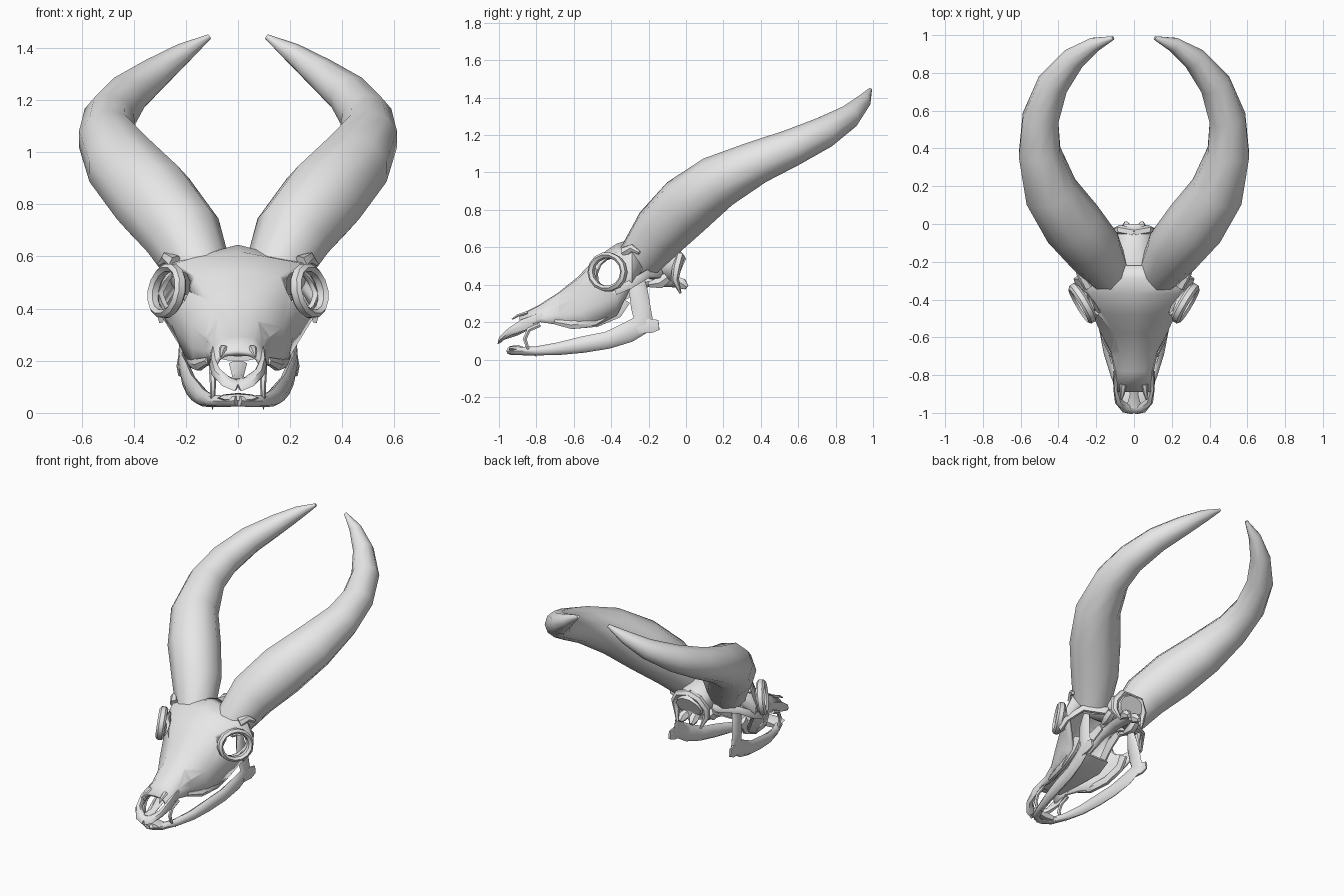
import bpy, bmesh, math
from mathutils import Vector, Matrix

cube = bpy.data.objects.get("Cube")
if cube:
    bpy.data.objects.remove(cube, do_unlink=True)

bone = bpy.data.materials.new("bone_grey")
bone.use_nodes = True
bone.diffuse_color = (0.8, 0.8, 0.8, 1)
bone.node_tree.nodes["Principled BSDF"].inputs["Base Color"].default_value = (0.8, 0.8, 0.8, 1)


def finish(name, bm, angle=45):
    bmesh.ops.recalc_face_normals(bm, faces=bm.faces)
    mesh = bpy.data.meshes.new(name)
    bm.to_mesh(mesh)
    bm.free()
    mesh.materials.append(bone)
    ob = bpy.data.objects.new(name, mesh)
    bpy.context.collection.objects.link(ob)
    bpy.ops.object.select_all(action='DESELECT')
    ob.select_set(True)
    bpy.context.view_layer.objects.active = ob
    bpy.ops.object.shade_smooth_by_angle(angle=math.radians(angle))
    return ob


def tube(name, path, sides=8, ref=(1, 0, 0), closed=False, angle=45):
    """Loft ellipses along path points (x, y, z, radius along ref, other radius)."""
    bm = bmesh.new()
    pts = [Vector(p[:3]) for p in path]
    n = len(pts)
    rings = []
    for i, p in enumerate(path):
        if closed:
            t = pts[(i + 1) % n] - pts[i - 1]
        else:
            t = pts[min(i + 1, n - 1)] - pts[max(i - 1, 0)]
        t.normalize()
        a = Vector(ref)
        a = (a - t * a.dot(t)).normalized()
        b = t.cross(a)
        angles = [2 * math.pi * k / sides for k in range(sides)]
        rings.append([bm.verts.new(pts[i] + a * p[3] * math.cos(q) + b * p[-1] * math.sin(q))
                      for q in angles])
    for i in range(n if closed else n - 1):
        r, s = rings[i], rings[(i + 1) % n]
        for k in range(sides):
            m = (k + 1) % sides
            bm.faces.new((r[k], r[m], s[m], s[k]))
    if not closed:
        bm.faces.new(rings[0])
        bm.faces.new(rings[-1])
    return finish(name, bm, angle)


def pair(name, path, ref=(1, 0, 0), **kw):
    """The same tube on the left (+x) and right (-x)."""
    for side, s in (("left", 1), ("right", -1)):
        tube(f"{side}_{name}", [(p[0] * s,) + tuple(p[1:]) for p in path],
             ref=(ref[0] * s, ref[1], ref[2]), **kw)


# Horns
pair("horn", [(.13, -.27, .51, .115), (.21, -.14, .68, .152), (.325, 0, .82, .163),
              (.44, .17, .95, .146), (.5, .38, 1.055, .116), (.495, .56, 1.13, .1),
              (.43, .74, 1.215, .085), (.32, .875, 1.3, .064), (.21, .95, 1.38, .04),
              (.11, .985, 1.443, .01)], ref=(0, -.5, .87), sides=10, angle=60)

# Face shell: y, crown z, roof edge (x, z), cheek (x, z), lower edge (x, z)
SECTIONS = [(-.89, .24, .055, .235, .085, .215, .1, .17),
            (-.78, .295, .06, .29, .095, .25, .105, .2),
            (-.68, .36, .075, .355, .12, .29, .12, .185),
            (-.58, .44, .1, .43, .175, .33, .165, .165),
            (-.48, .545, .16, .525, .22, .4, .19, .18),
            (-.37, .62, .235, .575, .295, .45, .21, .235),
            (-.29, .645, .27, .575, .32, .47, .305, .39),
            (-.22, .635, .22, .57, .24, .54, .23, .5)]
bm = bmesh.new()
rows = []
for y, top, rx, rz, cx, cz, lx, lz in SECTIONS:
    half = [(rx, rz), (cx, cz), ((cx + lx) / 2 + .005, (cz + lz) / 2), (lx, lz)]
    line = [(-x, z) for x, z in reversed(half)] + [(0, top)] + half
    rows.append([bm.verts.new((x, y, z)) for x, z in line])
for r, s in zip(rows, rows[1:]):
    for k in range(len(r) - 1):
        bm.faces.new((r[k], r[k + 1], s[k + 1], s[k]))
face = finish("face_shell", bm)
solid = face.modifiers.new("thickness", 'SOLIDIFY')
solid.thickness = .022
solid.offset = -1

# Eye sockets and tear openings are cut out of the shell
cutters = []
for s in (1, -1):
    for centre, normal, size in (((.275, -.425, .468), (.86, -.5, .1), (.092, .082, .2)),
                                 ((.115, -.69, .315), (.9, -.3, .4), (.018, .042, .08))):
        cut = bmesh.new()
        bmesh.ops.create_cone(cut, cap_ends=True, segments=12, radius1=1, radius2=1, depth=1)
        n = Vector((normal[0] * s, normal[1], normal[2])).normalized()
        rot = n.to_track_quat('Z', 'Y').to_matrix().to_4x4()
        place = Matrix.Translation((centre[0] * s, centre[1], centre[2]))
        cut.transform(place @ rot @ Matrix.Diagonal((*size, 1)))
        cutter = finish("cutter", cut)
        cutter.hide_render = True
        mod = face.modifiers.new("opening", 'BOOLEAN')
        mod.operation = 'DIFFERENCE'
        mod.solver = 'EXACT'
        mod.object = cutter
        cutters.append(cutter)
bpy.context.view_layer.update()
cut_mesh = bpy.data.meshes.new_from_object(face.evaluated_get(bpy.context.evaluated_depsgraph_get()))
face.modifiers.clear()
face.data = cut_mesh
for cutter in cutters:
    bpy.data.objects.remove(cutter, do_unlink=True)

# Raised eye socket rims
rim = []
for k in range(14):
    q = 2 * math.pi * k / 14
    u, v = math.cos(q) * .102, math.sin(q) * .09
    rim.append((.273 + .5 * u - .15 * v, -.42 + .86 * u, .468 + v, .026, .017))
pair("eye_socket_rim", rim, ref=(.86, -.5, .1), sides=6, closed=True)

# Cheek arches, brow knobs and tooth rows
pair("cheek_arch", [(.295, -.38, .37, .014, .03), (.305, -.3, .4, .012, .025),
                    (.25, -.21, .455, .015, .025), (.1, -.14, .46, .02, .03)], sides=6)
pair("brow_knob", [(.24, -.33, .575, .03), (.275, -.285, .595, .022), (.3, -.25, .57, .01)], sides=6)
pair("tooth_row", [(.115, -.7, .2, .012, .015), (.15, -.61, .185, .02, .025),
                   (.175, -.48, .2, .022, .03), (.19, -.37, .25, .02, .035),
                   (.19, -.33, .32, .015, .04)], sides=6)

# Muzzle: two prongs that meet at the tip, with a nasal bridge between
pair("muzzle_prong", [(.09, -.76, .235, .015, .025), (.096, -.87, .185, .014, .035),
                      (.08, -.94, .15, .022, .022), (.04, -.98, .118, .03, .016),
                      (0, -.99, .105, .03, .01)], sides=6)
pair("nasal_spike", [(.055, -.85, .25, .018, .01), (.062, -.9, .235, .012, .008),
                     (.066, -.93, .215, .004)], sides=6)
tube("muzzle_bridge", [(0, -.97, .12, .04, .015), (0, -.9, .14, .022, .012),
                       (0, -.8, .19, .035, .012)], sides=6)
tube("palate", [(0, -.82, .21, .08, .01), (0, -.68, .22, .1, .012),
                (0, -.5, .24, .13, .012), (0, -.4, .28, .12, .01)], sides=6)

# Thin curved fangs
pair("fang", [(.1, -.78, .185, .012), (.098, -.84, .16, .013), (.096, -.862, .11, .012),
              (.097, -.845, .06, .009), (.098, -.8, .015, .002)], sides=6)

# Lower jaw: body, angle and rising branch
pair("lower_jaw", [(0, -.935, .046, .03, .022), (.06, -.9, .045, .024, .022),
                   (.1, -.8, .046, .024, .024), (.135, -.68, .058, .026, .034),
                   (.16, -.55, .08, .026, .044), (.18, -.42, .103, .024, .046),
                   (.2, -.31, .145, .02, .055), (.215, -.225, .195, .016, .062),
                   (.21, -.242, .28, .015, .052), (.2, -.255, .37, .015, .05),
                   (.185, -.25, .45, .02, .025)])
pair("jaw_angle", [(.215, -.26, .165, .012, .03), (.222, -.19, .18, .014, .045),
                   (.225, -.145, .185, .008, .03)], sides=6)
tube("front_teeth", [(0, -.945, .06, .075, .012), (0, -.9, .055, .08, .022),
                     (0, -.86, .046, .075, .018)], sides=8)

# Braincase and rear of the skull
tube("braincase", [(0, -.34, .56, .18, .05), (0, -.25, .54, .14, .085),
                   (0, -.15, .51, .11, .095), (0, -.06, .495, .11, .085),
                   (0, -.025, .48, .09, .07)], sides=10)
tube("skull_base", [(0, -.04, .42, .05, .035), (0, -.18, .42, .045, .03),
                    (0, -.32, .4, .03, .03), (0, -.46, .34, .02, .03)], sides=8)
pair("rear_crest", [(0, -.045, .56, .025), (.075, -.03, .55, .025), (.115, -.05, .49, .025),
                    (.11, -.06, .43, .022), (.085, -.03, .355, .006)], ref=(0, 1, 0), sides=6)
pair("neck_knob", [(.03, -.06, .42, .03), (.04, -.02, .405, .032), (.042, .004, .385, .015)], sides=6)
pair("ear_bulb", [(.1, -.1, .44, .03), (.1, -.14, .41, .035), (.09, -.2, .4, .015)], sides=6)
pair("throat_wing", [(.07, -.24, .4, .012, .03), (.075, -.33, .36, .01, .045),
                     (.1, -.43, .3, .012, .04)], sides=6)
